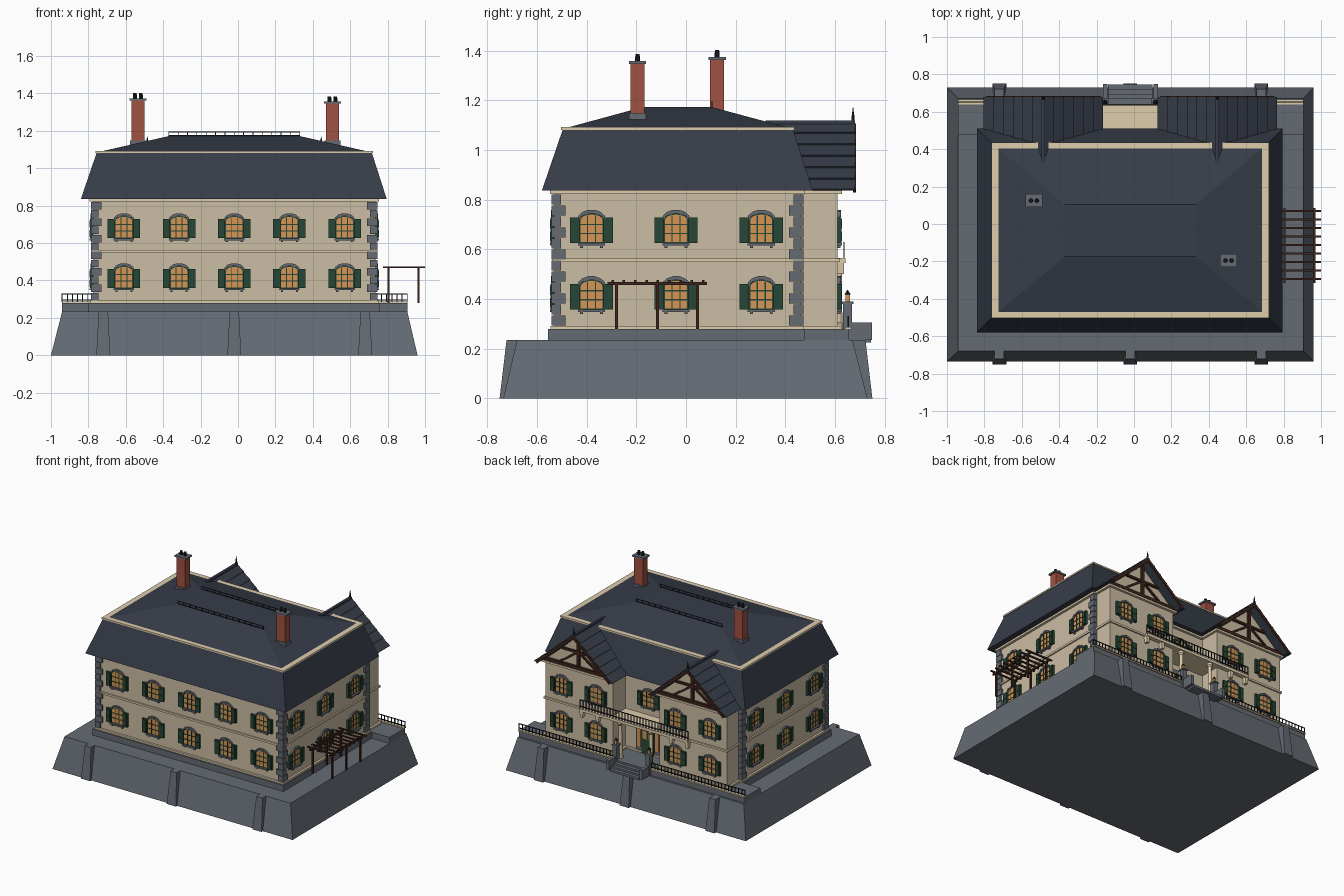
import bpy, bmesh, math
from mathutils import Vector

cube = bpy.data.objects.get("Cube")
if cube:
    bpy.data.objects.remove(cube)


def material(name, *rgb):
    m = bpy.data.materials.new(name)
    m.use_nodes = True
    m.diffuse_color = (*rgb, 1)
    m.node_tree.nodes["Principled BSDF"].inputs["Base Color"].default_value = (*rgb, 1)
    return m


STONE = material("grey stone", .13, .147, .172)
WALL = material("beige plaster", .6, .51, .37)
TRIM = material("cream trim", .73, .61, .41)
SLATE = material("dark slate", .038, .046, .066)
GREEN = material("dark green paint", .02, .061, .038)
GLASS = material("amber glass", .66, .3, .09)
BRICK = material("red brick", .35, .082, .052)
WOOD = material("dark wood", .048, .018, .012)
IRON = material("black iron", .012, .014, .017)

CX = -.02                    # centre line of the house
GABLES = (-.485, .445)       # ridge lines of the two rear wings
WIN_X = [CX + .295 * i for i in range(-2, 3)]
WIN_Y = (-.38, -.04, .303)
FLOORS = (.415, .682)


class Part:
    """Collects simple solids into one mesh object."""

    def __init__(self, name, *mats):
        self.name, self.mats, self.bm = name, mats, bmesh.new()

    def skin(self, rings, mat=0):
        vs = [[self.bm.verts.new(p) for p in r] for r in rings]
        n = len(vs[0])
        fs = [self.bm.faces.new(vs[0][::-1]), self.bm.faces.new(vs[-1])]
        for a, b in zip(vs, vs[1:]):
            for i in range(n):
                j = (i + 1) % n
                fs.append(self.bm.faces.new((a[i], a[j], b[j], b[i])))
        for f in fs:
            f.material_index = mat
        return self

    def loft(self, *rects, mat=0):
        """Stacked rectangles given as x0, x1, y0, y1, z."""
        return self.skin([[(a, c, z), (b, c, z), (b, d, z), (a, d, z)]
                          for a, b, c, d, z in rects], mat)

    def box(self, x0, x1, y0, y1, z0, z1, mat=0):
        return self.loft((x0, x1, y0, y1, z0), (x0, x1, y0, y1, z1), mat=mat)

    def prism(self, pts, y0, y1, mat=0):
        """Outline in x and z, pushed along y."""
        return self.skin([[(x, y, z) for x, z in pts] for y in (y0, y1)], mat)

    def beam(self, a, b, w, y0, y1, mat=0):
        """Straight timber between two x, z points."""
        a, b = Vector(a), Vector(b)
        n = (b - a).orthogonal().normalized() * w / 2
        return self.prism([a + n, b + n, b - n, a - n], y0, y1, mat)

    def tube(self, x, y, profile, mat=0, n=10):
        return self.skin([[(x + r * math.cos(i * math.tau / n), y + r * math.sin(i * math.tau / n), z)
                           for i in range(n)] for r, z in profile], mat)

    def mesh(self):
        bmesh.ops.recalc_face_normals(self.bm, faces=self.bm.faces)
        me = bpy.data.meshes.new(self.name)
        self.bm.to_mesh(me)
        self.bm.free()
        for m in self.mats:
            me.materials.append(m)
        return me

    def done(self):
        return place(self.name, self.mesh())


def place(name, me, loc=(0, 0, 0), turn=0):
    ob = bpy.data.objects.new(name, me)
    ob.location, ob.rotation_euler.z = loc, turn
    bpy.context.collection.objects.link(ob)
    return ob


# Sloped stone base with buttresses
base = Part("stone_base", STONE)
base.loft((-1, .96, -.735, .73, 0), (-.94, .905, -.68, .67, .235))
for x in (-.72, CX, .68):
    for s in (-1, 1):
        def band(w, out, z):
            a, b = sorted((s * .64, s * out))
            return (x - w, x + w, a, b, z)
        base.loft(band(.037, .75, 0), band(.025, .722, .235))
base.done()

# Plinth, rear terrace and steps
Part("plinth", STONE).box(-.8, .76, -.555, .48, .235, .28).done()
Part("terrace", STONE).box(-.94, .905, .475, .655, .235, .28).done()
steps = Part("steps", STONE)
for i in range(4):
    steps.box(-.14, .1, .64, .67 + .025 * i, .225, .28 - .013 * i)
for x in (-.155, .115):
    steps.box(x - .012, x + .012, .64, .748, .235, .305)
    steps.box(x - .016, x + .016, .632, .668, .235, .38)
    steps.box(x - .021, x + .021, .627, .673, .38, .39)
steps.done()
lamps = Part("lanterns", GLASS, IRON)
for x in (-.155, .115):
    lamps.box(x - .009, x + .009, .641, .659, .39, .418)
    lamps.tube(x, .65, [(.015, .418), (.002, .436)], 1, 6)
lamps.done()

# Walls and wings
walls = Part("walls", WALL).box(-.775, .735, -.53, .46, .28, .84)
for g in GABLES:
    walls.box(g - .275, g + .275, .44, .61, .28, .85)
    walls.prism([(g - .275, .84), (g + .275, .84), (g, 1.085)], .44, .61)
walls.done()
bands = Part("wall_bands", TRIM)
for z0, z1, o in ((.28, .292, .015), (.549, .563, .01), (.822, .836, .018)):
    bands.box(-.775 - o, .735 + o, -.53 - o, .46 + o, z0, z1)
    for g in GABLES:
        bands.box(g - .275 - o, g + .275 + o, .44, .61 + o, z0, z1)
bands.done()

# Corner stones with alternating lengths
quoins = Part("corner_stones", STONE)
for i in range(12):
    z, l = .294 + i * .0442, (.028, .045)[i % 2]
    k = .073 - l
    for x, sx in ((-.775, 1), (.735, -1)):
        for y, sy in ((-.53, 1), (.46, -1)):
            xs = sorted((x - sx * .012, x + sx * l))
            ys = sorted((y - sy * .012, y + sy * k))
            quoins.box(*xs, *ys, z, z + .04)
quoins.done()

# Arched window with shutters, facing -y about its own centre
win = Part("window", GLASS, GREEN, STONE)


def arch(r, rise, n=8):
    return [(r * math.cos(math.pi * i / n), .036 + rise * math.sin(math.pi * i / n)) for i in range(n + 1)]


win.prism([(-.05, -.058), (.05, -.058)] + arch(.05, .027), -.004, .004, 1)
win.prism([(-.044, -.052), (.044, -.052)] + arch(.044, .022), -.006, .004)
for u in (-.016, .016):
    win.box(u - .0025, u + .0025, -.009, 0, -.054, .054, 1)
for z in (-.018, .018):
    win.box(-.046, .046, -.009, 0, z - .0025, z + .0025, 1)
inner, outer = arch(.049, .027, 7), arch(.058, .042, 7)
for i in range(7):
    o = .014 if i % 2 else .01
    win.prism([inner[i], inner[i + 1], outer[i + 1], outer[i]], -o, 0, 2)
win.box(-.055, .055, -.018, 0, -.067, -.057, 2)
for s in (-1, 1):
    win.box(s * .04 - .006, s * .04 + .006, -.012, 0, -.076, -.067, 2)
    win.box(s * .068 - .019, s * .068 + .019, -.015, 0, -.056, .046, 1)
    for z in (-.03, .02):
        win.box(s * .068 - .013, s * .068 + .013, -.018, 0, z - .019, z + .019, 1)
win_mesh = win.mesh()

for z in FLOORS:
    for x in WIN_X:
        place("front_window", win_mesh, (x, -.53, z))
    for y in WIN_Y:
        place("left_window", win_mesh, (.735, y, z), math.pi / 2)
        place("right_window", win_mesh, (-.775, y, z), -math.pi / 2)
    for g in GABLES:
        for s in (-.14, .14):
            place("wing_window", win_mesh, (g + s, .61, z), math.pi)
place("balcony_window", win_mesh, (CX, .46, FLOORS[1]), math.pi)

# Entrance door with side lights
door = Part("entrance_door", GREEN, GLASS, STONE)
door.box(CX - .1, CX + .1, .45, .47, .28, .5, 2)
door.box(CX - .05, CX + .05, .45, .476, .28, .47)
for s in (-1, 1):
    door.box(CX + s * .073 - .014, CX + s * .073 + .014, .45, .475, .32, .47, 1)
    door.box(CX + s * .024 - .015, CX + s * .024 + .015, .45, .479, .39, .45, 1)
door.done()

# Mansard roof
roof = Part("main_roof", SLATE)
roof.loft((-.84, .795, -.58, .51, .836), (-.755, .715, -.495, .43, 1.085),
          (-.37, .33, -.175, .105, 1.172))
roof.done()
Part("roof_band", TRIM).box(-.762, .722, -.502, .437, 1.081, 1.092).done()

# Rear gables: slate courses, barge boards, finials and timber framing
gable_roof = Part("gable_roofs", SLATE)
timber = Part("gable_timbers", WOOD)
finial = Part("finials", IRON)
COURSES = 6
for g in GABLES:
    gable_roof.prism([(g - .31, .836), (g, 1.108), (g + .31, .836),
                      (g + .285, .836), (g, 1.083), (g - .285, .836)], .315, .675)
    gable_roof.box(g - .01, g + .01, .32, .68, 1.1, 1.118)
    for s in (-1, 1):
        for i in range(COURSES):
            low, high = i / COURSES, (i + 1) / COURSES
            p = Vector((g + s * .315 * (1 - low), .836 + .275 * low))
            q = Vector((g + s * .315 * (1 - high), .836 + .275 * high))
            lift = Vector((s * .005, .006))
            gable_roof.prism([p, p + lift, q, q - lift], .335, .68)
        timber.beam((g + s * .3, .836), (g, 1.098), .02, .672, .684)
        timber.beam((g + s * .15, .86), (g, .965), .014, .6, .622)
    timber.box(g - .29, g + .29, .6, .628, .838, .86)
    timber.box(g - .14, g + .14, .6, .624, .955, .971)
    timber.box(g - .01, g + .01, .6, .626, .85, 1.08)
    finial.tube(g, .672, [(.006, 1.1), (.008, 1.125), (.001, 1.17)], n=6)
gable_roof.done()
timber.done()
finial.done()

# Chimneys
for x, y, top in ((-.535, .125, 1.362), (.505, -.195, 1.345)):
    c = Part("chimney", BRICK, STONE, IRON)
    c.box(x - .035, x + .035, y - .028, y + .028, 1.08, top)
    c.box(x - .042, x + .042, y - .034, y + .034, 1.09, 1.148, 1)
    c.box(x - .046, x + .046, y - .035, y + .035, top, top + .012, 1)
    for s in (-.016, .016):
        c.tube(x + s, y, [(.012, top), (.009, top + .04)], 2)
    c.done()


# Iron railings
def railing(name, x0, x1, y, z, h, count, r=.0025):
    p = Part(name, IRON)
    p.box(x0, x1, y - r, y + r, z + h - 2 * r, z + h)
    p.box(x0, x1, y - r, y + r, z + h * .2, z + h * .2 + 2 * r)
    for i in range(count + 1):
        x = x0 + (x1 - x0) * i / count
        p.box(x - r, x + r, y - r, y + r, z, z + h)
    p.done()


for y in (-.175, .105):
    railing("roof_railing", -.37, .33, y, 1.168, .028, 14, .002)
coping = Part("terrace_coping", TRIM)
for x0, x1 in ((-.94, -.175), (.135, .905)):
    railing("terrace_railing", x0, x1, .653, .285, .046, 28)
    coping.box(x0, x1, .64, .665, .278, .287)
coping.done()

# Balcony on columns and brackets
balcony = Part("balcony", TRIM).box(-.46, .42, .6, .642, .545, .565)
balcony.box(-.21, .17, .45, .642, .545, .565)
for x in (-.45, -.32, .28, .41):
    balcony.prism([(x - .01, .5), (x + .01, .5), (x + .014, .546), (x - .014, .546)], .6, .636)
for x in (-.145, .105):
    balcony.tube(x, .615, [(.02, .28), (.02, .3), (.014, .306), (.012, .52), (.02, .53), (.02, .548)], n=12)
balcony.done()
railing("balcony_railing", -.46, .42, .636, .565, .065, 36)

# Timber pergola on the left side
pergola = Part("pergola", WOOD)
for x in (.805, .965):
    pergola.box(x - .006, x + .006, -.315, .085, .456, .468)
    for y in (-.28, -.115, .047):
        pergola.box(x - .006, x + .006, y - .006, y + .006, .28, .458)
for i in range(9):
    y = -.295 + i * .0455
    pergola.box(.775, 1, y - .005, y + .005, .466, .476)
pergola.done()
